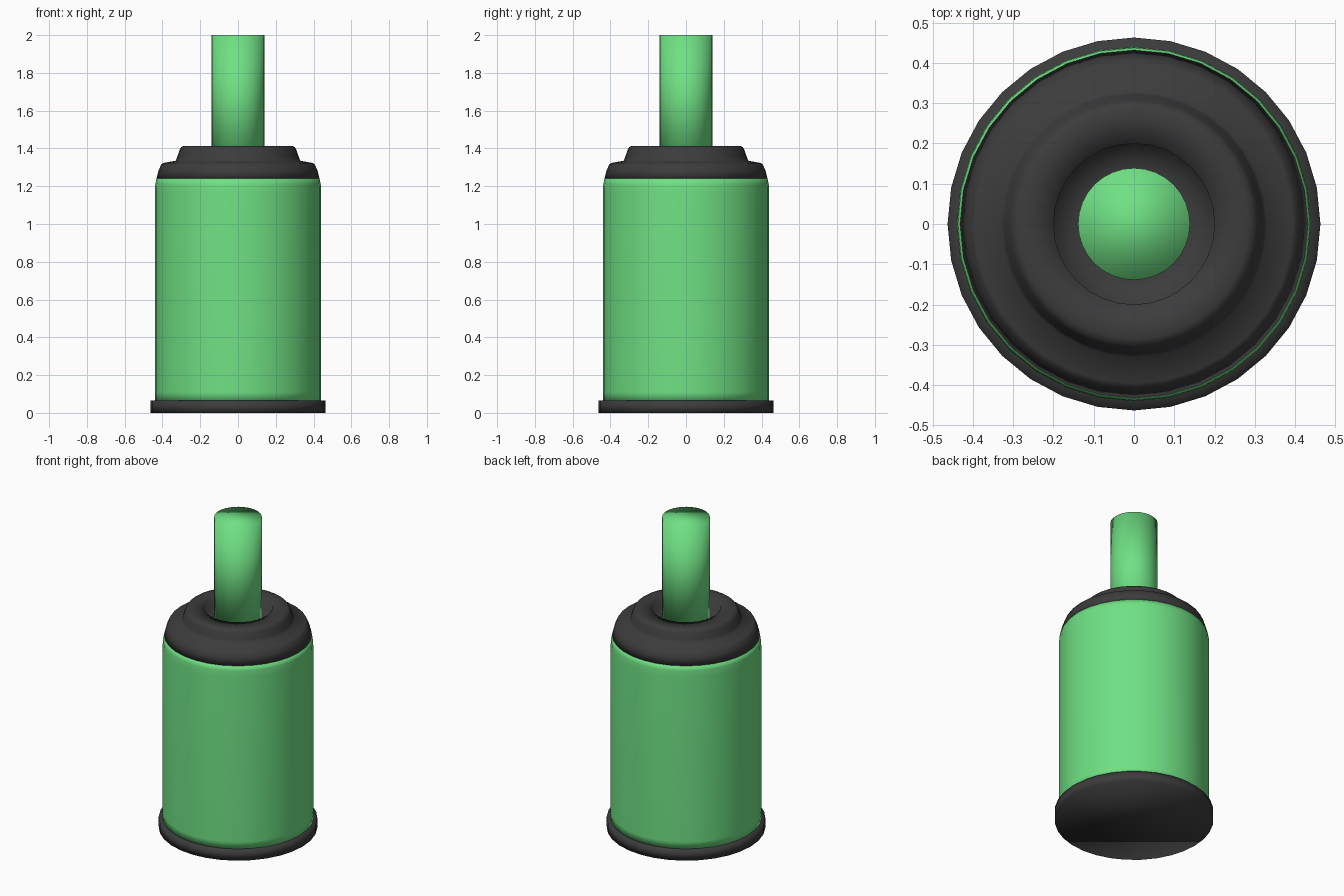
import bpy, bmesh, math

if "Cube" in bpy.data.objects:
    bpy.data.objects.remove(bpy.data.objects["Cube"])

SIDES = 32


def material(name, color):
    m = bpy.data.materials.new(name)
    m.diffuse_color = color
    m.use_nodes = True
    m.node_tree.nodes["Principled BSDF"].inputs["Base Color"].default_value = m.diffuse_color
    return m


green = material("green_paint", (0.16, 0.75, 0.23, 1))
dark = material("dark_rubber", (0.045, 0.045, 0.045, 1))


def lathe(name, profile, mat):
    """Spin an (r, z) profile around z; r = 0 ends become closed caps."""
    bm = bmesh.new()
    rings = []
    for r, z in profile:
        rings.append([bm.verts.new((r * math.cos(2 * math.pi * i / SIDES),
                                    r * math.sin(2 * math.pi * i / SIDES), z))
                      for i in range(SIDES)])
    for a, b in zip(rings, rings[1:]):
        for i in range(SIDES):
            j = (i + 1) % SIDES
            bm.faces.new((a[i], a[j], b[j], b[i]))
    # close both ends
    bm.faces.new(rings[0][::-1])
    bm.faces.new(rings[-1])
    bmesh.ops.recalc_face_normals(bm, faces=bm.faces)
    for f in bm.faces:
        f.smooth = True
    me = bpy.data.meshes.new(name)
    bm.to_mesh(me)
    bm.free()
    me.materials.append(mat)
    ob = bpy.data.objects.new(name, me)
    bpy.context.collection.objects.link(ob)
    return ob


# Base flange
lathe("base_flange", [(0.463, 0), (0.463, 0.065), (0.42, 0.065)], dark)

# Main can with a slight taper at the top
lathe("body", [(0.44, 0.06), (0.44, 0.11), (0.44, 1.17), (0.438, 1.21),
               (0.432, 1.24)], green)

# Stepped collar with a rounded rim and a recess around the rod
lathe("collar", [(0.432, 1.24), (0.42, 1.285), (0.405, 1.318), (0.395, 1.323),
                 (0.33, 1.335), (0.322, 1.355), (0.308, 1.395), (0.30, 1.408),
                 (0.285, 1.414), (0.20, 1.414), (0.20, 1.34), (0.13, 1.33)], dark)

# Rod
lathe("rod", [(0.139, 1.3), (0.139, 2.0)], green)
